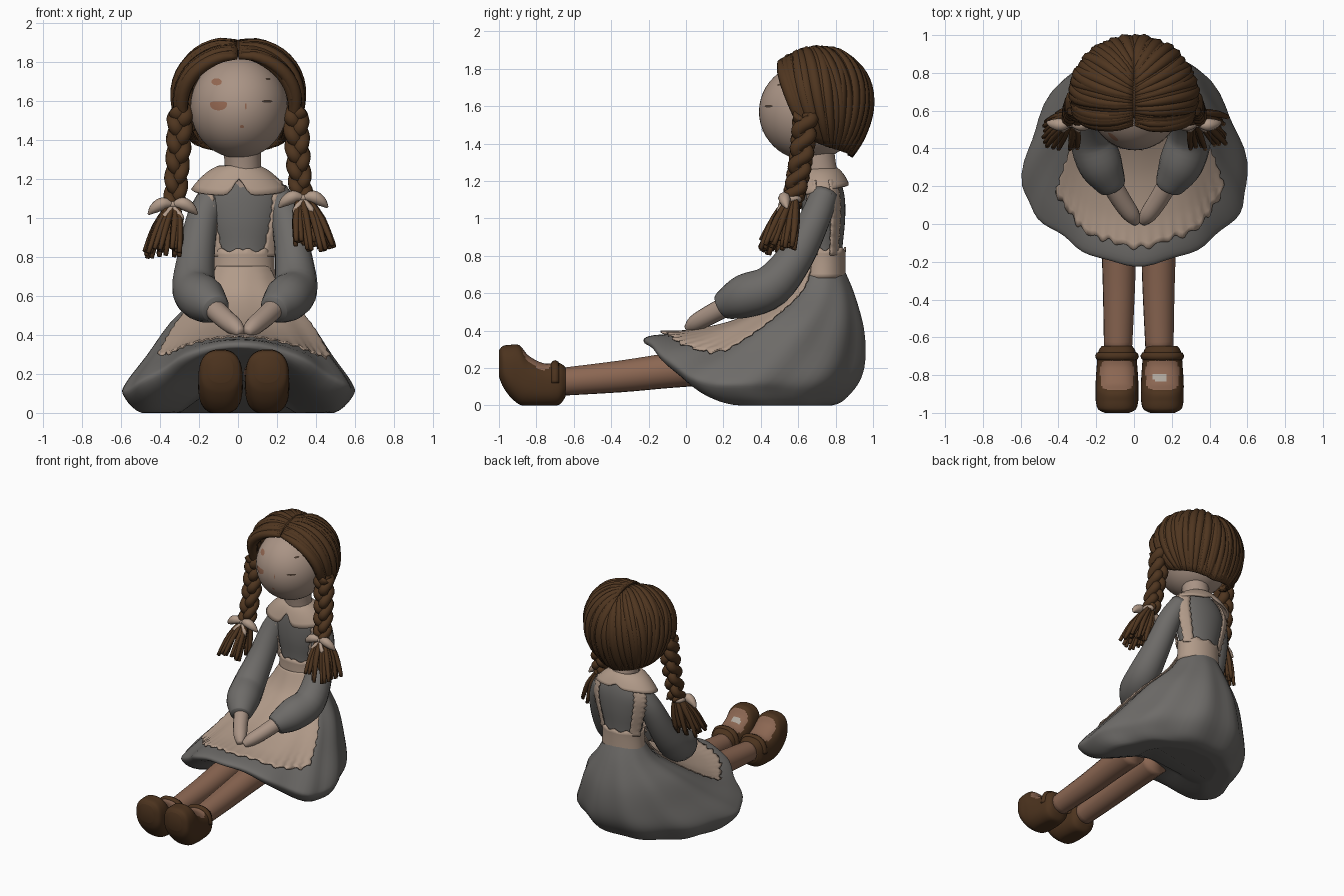
import bpy, bmesh, math, random
from math import sin, cos, pi
from mathutils import Vector

random.seed(4)
if "Cube" in bpy.data.objects:
    bpy.data.objects.remove(bpy.data.objects["Cube"])


def material(name, r, g, b):
    m = bpy.data.materials.new(name)
    m.diffuse_color = (r, g, b, 1)
    m.use_nodes = True
    m.node_tree.nodes["Principled BSDF"].inputs["Base Color"].default_value = (r, g, b, 1)
    return m


SKIN = material("skin", .40, .295, .235)
LINEN = material("linen", .44, .325, .25)
GREY = material("grey cloth", .155, .148, .14)
HAIR = material("hair brown", .078, .036, .014)
STOCKING = material("stocking", .26, .135, .085)
LEATHER = material("shoe leather", .072, .033, .013)
BLUSH = material("blush", .30, .14, .085)
INK = material("dark lash", .07, .045, .03)
PALE = material("pale shine", .42, .38, .33)


def finish(name, bm, mats, thick=0, rule=None):
    bmesh.ops.recalc_face_normals(bm, faces=bm.faces)
    if rule:
        for f in bm.faces:
            f.material_index = rule(f)
    me = bpy.data.meshes.new(name)
    bm.to_mesh(me)
    bm.free()
    for m in mats:
        me.materials.append(m)
    ob = bpy.data.objects.new(name, me)
    bpy.context.scene.collection.objects.link(ob)
    me.shade_smooth()
    if thick:
        mod = ob.modifiers.new("thickness", "SOLIDIFY")
        mod.thickness, mod.offset = thick, 0


def cat(pts, t):
    """Smooth interpolation through a list of tuples."""
    i = min(max(int(t), 0), len(pts) - 2)
    f = t - i
    a, b, c, d = (pts[min(max(i + k, 0), len(pts) - 1)] for k in (-1, 0, 1, 2))
    return [q + .5 * f * (r - p + f * (2 * p - 5 * q + 4 * r - s + f * (3 * (q - r) + s - p)))
            for p, q, r, s in zip(a, b, c, d)]


def grid(bm, rows, closed=True, caps=True):
    vs = [[bm.verts.new(p) for p in row] for row in rows]
    n = len(vs[0])
    for a, b in zip(vs, vs[1:]):
        for j in range(n if closed else n - 1):
            k = (j + 1) % n
            bm.faces.new((a[j], a[k], b[k], b[j]))
    if closed and caps:
        bm.faces.new(vs[0])
        bm.faces.new(vs[-1])


def tube(bm, pts, n=10, per=4):
    """Round limb through (x, y, z, radius) points."""
    steps = (len(pts) - 1) * per
    s = [cat(pts, i / per) for i in range(steps + 1)]
    c = [Vector(p[:3]) for p in s]
    rows, u = [], None
    for i, p in enumerate(s):
        d = (c[min(i + 1, steps)] - c[max(i - 1, 0)]).normalized()
        u = (u - d * u.dot(d)).normalized() if u else d.orthogonal().normalized()
        v = d.cross(u)
        rows.append([c[i] + (u * cos(2 * pi * k / n) + v * sin(2 * pi * k / n)) * p[3] for k in range(n)])
    grid(bm, rows)


def ball(bm, loc, size, seg=24):
    vs = bmesh.ops.create_uvsphere(bm, u_segments=seg, v_segments=seg // 2, radius=1)["verts"]
    for v in vs:
        v.co = Vector([l + s * c for l, s, c in zip(loc, size, v.co)])


def both(name, mat, pts, mid, n=14):
    for side, sx in (("right", -1), ("left", 1)):
        bm = bmesh.new()
        tube(bm, [(mid + sx * x, y, z, r) for x, y, z, r in pts], n)
        finish(side + "_" + name, bm, [mat])


# Skirt: rings of centre y, half width, front y, back y, front z, side z, back z
SKIRT = [(.73, .14, .62, .84, .74, .74, .74), (.70, .22, .52, .90, .58, .61, .60),
         (.58, .36, .30, .95, .45, .46, .42), (.42, .47, .05, .96, .39, .30, .25),
         (.25, .575, -.17, .93, .375, .155, .13), (.20, .585, -.22, .85, .345, .09, .03),
         (.30, .49, -.16, .78, .31, 0, 0), (.45, .30, .16, .70, .20, 0, 0)]


def skirt_at(t, a, lift=0):
    cy, rx, yf, yb, zf, zs, zb = cat(SKIRT, t)
    s, c = sin(a), cos(a)
    fold = 1 + .018 * sin(11 * a + 1) * min(t, 2) / 2
    if c > 0:
        fold -= (.04 if s > 0 else .09) * min(t, 4) / 4 * sin(2 * a) ** 2
    ry, z = (cy - yf, zf) if c > 0 else (yb - cy, zb)
    return Vector((.02 - .003 * t + (rx * fold + lift) * s, cy - (ry * fold + lift) * c,
                   max(0, zs + (z - zs) * c * c + lift)))


bm = bmesh.new()
grid(bm, [[skirt_at(i / 5, 2 * pi * j / 72) for j in range(72)] for i in range(36)])
finish("skirt", bm, [GREY])

# Apron lying over the skirt, with a softly frilled edge
rows = []
for i in range(31):
    row, k = [], i / 30
    for j in range(91):
        v = j / 45 - 1
        t = k * (3.65 - .35 * v ** 4 + .05 * sin(j * .9) * k ** 10)
        a = v * (1.1 + .1 * sin(pi * t / 3.8) + .02 * sin(t * 22)) * (1 if v > 0 else .9)
        row.append(skirt_at(t, a, .013 + .004 * sin(j * 1.3) * k ** 14))
    rows.append(row)
bm = bmesh.new()
grid(bm, rows, closed=False)
finish("apron_skirt", bm, [LINEN], .008)

# Bodice: rings of z, centre y, half width, half depth
BODY = [(.66, .73, .15, .105), (.82, .735, .145, .10), (.98, .735, .185, .115),
        (1.1, .735, .205, .115), (1.19, .73, .17, .10), (1.25, .72, .09, .08)]


def body_at(t, a, lift=0):
    z, cy, rx, ry = cat(BODY, t)
    return Vector((.025 + (rx + lift) * sin(a), cy - (ry + lift) * cos(a), z))


bm = bmesh.new()
grid(bm, [[body_at(i / 4, 2 * pi * j / 40) for j in range(40)] for i in range(21)])
finish("bodice", bm, [GREY])

bm = bmesh.new()
grid(bm, [[body_at(.2 + .9 * k / 6 + .06 * sin(j * 1.1) * (k == 6), 2 * pi * j / 60, .014)
           for j in range(60)] for k in range(7)], caps=False)
finish("waistband", bm, [LINEN], .01)

for name, base in (("front", 0), ("back", pi)):
    for side, sx in (("first", -1), ("second", 1)):
        bm = bmesh.new()
        grid(bm, [[body_at(.9 + 3.3 * i / 30, base + sx * (.78 + .13 * k + .03 * sin(i * 1.9) * (k == 0)),
                           .01 + .005 * k + .008 * sin(i * 2.1) * (k == 4))
                   for k in range(5)] for i in range(31)], closed=False)
        finish(side + "_" + name + "_strap", bm, [LINEN], .008)

# Collar of two rounded halves
rows = []
for i in range(9):
    k, row = i / 8, []
    for j in range(72):
        a = 2 * pi * j / 72
        f = k * (1 - .4 * math.exp(-(sin(a / 2) / .08) ** 2) - .2 * math.exp(-(cos(a / 2) / .08) ** 2))
        row.append((.005 + (.095 + .145 * f) * sin(a), .72 - (.085 + .065 * f) * cos(a),
                    1.265 - .04 * f - (.08 + .03 * cos(a)) * f * f))
    rows.append(row)
bm = bmesh.new()
grid(bm, rows, caps=False)
finish("collar", bm, [LINEN], .014)

# Limbs
both("sleeve", GREY, [(.15, .74, 1.13, .075), (.215, .69, 1.0, .083), (.25, .59, .80, .096),
                      (.26, .46, .64, .114), (.215, .32, .585, .118), (.165, .225, .545, .088),
                      (.15, .195, .53, .072)], .035, 18)
both("hand", SKIN, [(.17, .25, .55, .055), (.10, .13, .485, .052), (.045, .05, .44, .045),
                    (.015, .01, .41, .024)], .03)
both("leg", STOCKING, [(.105, .15, .21, .10), (.105, -.1, .185, .093), (.105, -.35, .155, .085),
                       (.11, -.68, .125, .074)], .025, 18)

# Shoes: rings of y, centre z, half width, half height
SHOE = [(-.645, .125, .08, .08), (-.68, .115, .1, .112), (-.76, .11, .108, .115), (-.84, .13, .113, .135),
        (-.89, .163, .113, .158), (-.94, .185, .112, .139), (-.98, .21, .1, .107), (-1.0, .225, .065, .07)]


def boxy(v):
    return math.copysign(abs(v) ** .8, v)


for side, sx in (("right", -1), ("left", 1)):
    cx = .03 + sx * .12
    rows = []
    for i in range(85):
        y, z, rx, rz = cat(SHOE, i / 12)
        rows.append([(cx + rx * boxy(cos(pi * j / 24)), y, max(0, z + rz * boxy(sin(pi * j / 24))))
                     for j in range(48)])
    bm = bmesh.new()
    grid(bm, rows)

    def opening(f):
        p = f.calc_center_median()
        if sx > 0 and abs(p.x - .14) < .035 and abs(p.y + .815) < .018 and p.z > .15:
            return 2
        return int(((p.x - cx) / .088) ** 4 + ((p.y + .8) / .08) ** 4 < 1 and p.z > .15)
    finish(side + "_shoe", bm, [LEATHER, STOCKING, PALE], rule=opening)
    bm = bmesh.new()
    tube(bm, [(cx + .092 * boxy(cos(a)), -.70, .12 + .098 * boxy(sin(a)), .024)
              for a in (pi * k / 12 for k in range(13))], 8, 2)
    finish(side + "_shoe_strap", bm, [LEATHER])

# Head and neck
HC, HR = (.005, .66, 1.57), (.25, .27, .262)
bm = bmesh.new()
ball(bm, HC, HR, 48)
finish("head", bm, [SKIN])
bm = bmesh.new()
tube(bm, [(.025, .73, 1.15, .105), (.025, .71, 1.27, .095), (.02, .69, 1.4, .1)], 20)
finish("neck", bm, [SKIN])


def face_mark(name, mat, x, z, w, h, flat=1):
    """Thin painted patch on the face; flat trims its upper half."""
    b, rows = bmesh.new(), []
    for r in (.02, .35, .7, 1):
        row = []
        for k in range(16):
            px, pz = x + w * r * cos(pi * k / 8), z + h * r * min(flat, sin(pi * k / 8))
            q = 1 - ((px - HC[0]) / HR[0]) ** 2 - ((pz - HC[2]) / HR[2]) ** 2
            row.append((px, HC[1] - HR[1] * math.sqrt(max(q, 0)) - .003, pz))
        rows.append(row)
    grid(b, rows, caps=False)
    finish(name, b, [mat])


face_mark("brow_patch", BLUSH, -.11, 1.70, .027, .018)
face_mark("cheek_patch", BLUSH, -.10, 1.585, .044, .032, .4)
face_mark("left_brow", INK, .155, 1.715, .013, .006)
face_mark("left_lash", INK, .15, 1.6, .028, .007)
face_mark("nose", BLUSH, .04, 1.575, .004, .017)
face_mark("mouth", BLUSH, .02, 1.47, .011, .008)

# Hair: a cap cut open for the face, with locks swept from a centre parting
C, R = Vector((0, .705, 1.63)), (.308, .262, .285)


def on_hair(d, k=1):
    return Vector([c + r * v * k for c, r, v in zip(C, R, d)])


def lock_ends(u):
    phi, th = math.radians(47 + 93 * u), math.radians(-16 + 104 * u)
    return (Vector((0.02, -cos(phi), sin(phi))).normalized(),
            Vector((.9 * cos(th), .9 * sin(th), -.5 - .45 * u ** .5)).normalized())


front, ear = lock_ends(0)
back = front.cross(ear).normalized()
back *= math.copysign(1, back.y)
bm = bmesh.new()
ball(bm, (0, 0, 0), (1, 1, 1), 64)
gone = []
for f in bm.faces:
    p = f.calc_center_median()
    if Vector((abs(p.x), p.y, p.z)).dot(back) < .16 or p.z < -.55 - .3 * max(0, p.y):
        gone.append(f)
bmesh.ops.delete(bm, geom=gone, context="FACES")
for v in bm.verts:
    v.co = on_hair(v.co, .98)
finish("hair_cap", bm, [HAIR], .012)

bm = bmesh.new()
for sx in (-1, 1):
    for i in range(32):
        u = i / 31
        s, e = lock_ends(u)
        size, wave = random.uniform(.97, 1.035) + .07 * (1 - u) ** 6, random.uniform(-.05, .05) * min(1, 4 * u)
        pts = []
        for k in range(9):
            arch = sin(pi * k / 8)
            d = s.slerp(e, k / 8) + back * .2 * arch * (1 - u) ** 4
            d.y += wave * sin(pi * k / 4)
            p = on_hair(d.normalized(), .96 + (size - .96) * arch ** .5)
            drop = (.03 + .07 * u ** .6) * (k / 8) ** 4
            pts.append((sx * p.x, p.y, p.z - drop, .015 + .02 * arch ** .7))
        tube(bm, pts, 7, 2)
finish("hair_locks", bm, [HAIR])

# Braids, bows and loose ends
for side, sx, dz in (("right", -1, 0), ("left", 1, .035)):
    path = [(.295, .64, 1.55), (.308, .615, 1.32), (.325, .575, 1.07 + dz)]
    bm = bmesh.new()
    for strand in range(3):
        pts = []
        for k in range(29):
            x, y, z = cat(path, k / 14)
            a = 2 * pi * (1.8 * k / 28 + strand / 3)
            pts.append((sx * (x + .031 * sin(a)), y + .033 * sin(2 * a), z, .04 - .01 * k / 28))
        tube(bm, pts, 9, 2)
    finish(side + "_braid", bm, [HAIR])

    bm = bmesh.new()
    for k in range(36):
        dx, dy = random.uniform(-.1, .1), random.uniform(-.095, .095)
        tube(bm, [(sx * (.33 + .2 * dx), .57 + .2 * dy, 1.08 + dz, .014),
                  (sx * (.365 + .7 * dx), .53 + .7 * dy, .96 + dz, .018),
                  (sx * (.395 + dx), .49 + dy, random.uniform(.79, .85) + dz, .012)], 6, 3)
    finish(side + "_braid_end", bm, [HAIR])

    bm = bmesh.new()
    ball(bm, (sx * .335, .565, 1.07 + dz), (.05, .055, .028), 16)
    for w in (-1, 1):
        tube(bm, [(sx * .335, .53, 1.07 + dz, .012), (sx * .335 + w * .05, .525, 1.075 + dz, .032),
                  (sx * .335 + w * .095, .53, 1.05 + dz, .026), (sx * .335 + w * .125, .54, 1.02 + dz, .006)], 8)
        tube(bm, [(sx * .335, .53, 1.06 + dz, .012), (sx * .335 + w * .04, .5, 1.01 + dz, .016),
                  (sx * .335 + w * .05, .5, .98 + dz, .004)], 6)
    finish(side + "_bow", bm, [LINEN])
